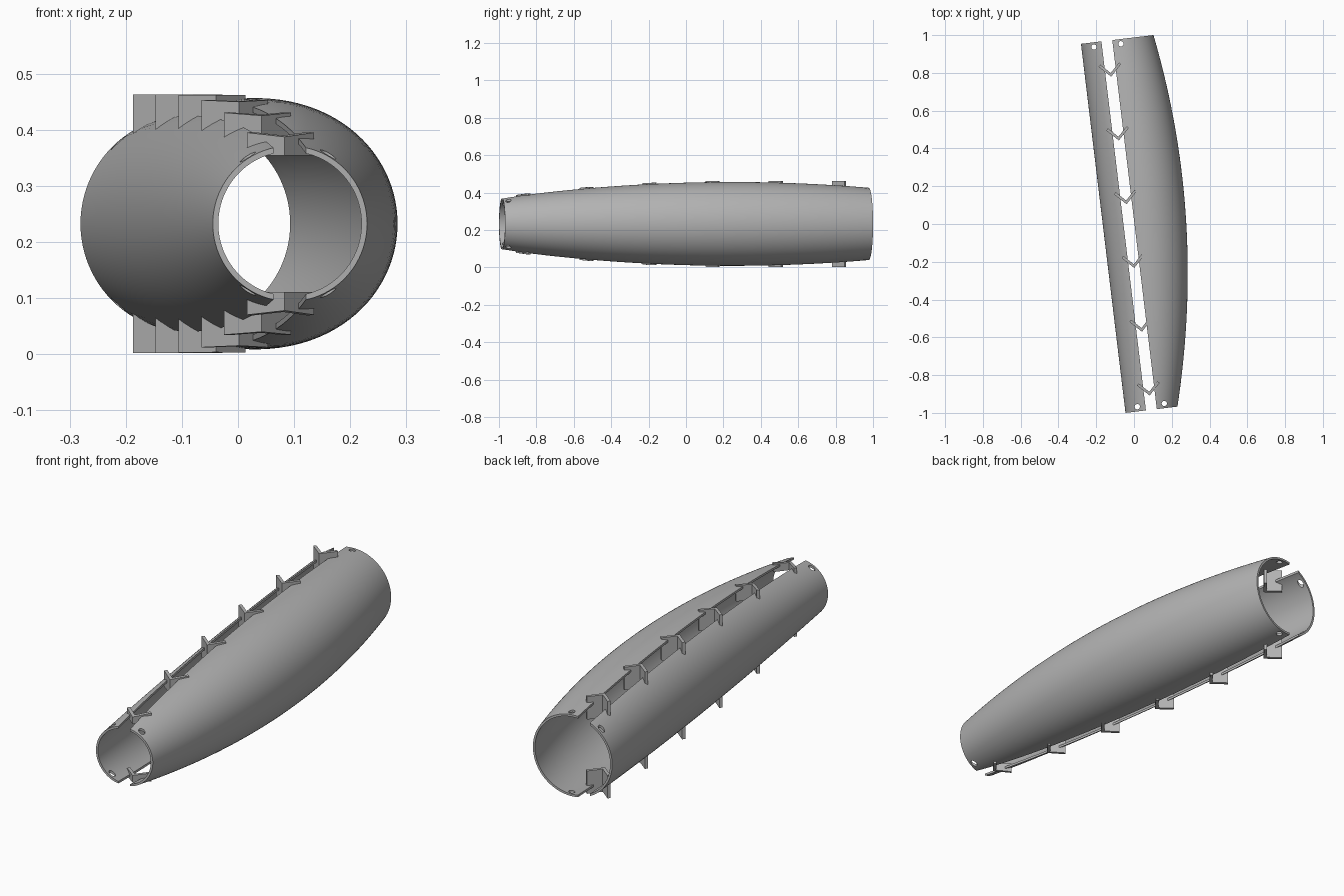
import bpy, bmesh, math
from mathutils import Matrix, Vector

cube = bpy.data.objects.get("Cube")
if cube:
    bpy.data.objects.remove(cube, do_unlink=True)

# Local frame: v runs across the tube from its straight side, s along its length
LENGTH, MID_Z, WALL = 1.968, 0.2325, 0.01
SLOT_V, SLOT_WIDTH = 0.138, 0.058
FRAME = Matrix.Translation((-0.045, -1.0, 0)) @ Matrix.Rotation(math.radians(6.88), 4, 'Z')

grey = bpy.data.materials.new("plain_grey")
grey.use_nodes = True
GREY = (0.45, 0.45, 0.45, 1)
grey.diffuse_color = GREY
grey.node_tree.nodes["Principled BSDF"].inputs["Base Color"].default_value = GREY


def radius(s):
    return 0.224 - 0.0565 * (s - 1.23) ** 2


def make_object(name, bm):
    bmesh.ops.recalc_face_normals(bm, faces=bm.faces)
    mesh = bpy.data.meshes.new(name)
    bm.to_mesh(mesh)
    bm.free()
    mesh.transform(FRAME)
    mesh.materials.append(grey)
    obj = bpy.data.objects.new(name, mesh)
    bpy.context.collection.objects.link(obj)
    return obj


def make_tube():
    """Bulging tube whose rings all touch one straight side line."""
    bm = bmesh.new()
    steps, sides = 36, 96
    stations = [LENGTH * i / steps for i in range(steps + 1)]
    path = [(s, 0) for s in stations] + [(s, WALL) for s in reversed(stations)]
    rings = []
    for s, inset in path:
        r = radius(s)
        ring = []
        for k in range(sides):
            a = math.tau * k / sides
            ring.append(bm.verts.new((r + (r - inset) * math.cos(a), s,
                                      MID_Z + (r - inset) * math.sin(a))))
        rings.append(ring)
    for i, ring in enumerate(rings):
        after = rings[(i + 1) % len(rings)]
        for k in range(sides):
            j = (k + 1) % sides
            bm.faces.new((ring[k], ring[j], after[j], after[k]))
    return make_object("tube_shell", bm)


def cut(target, cutter):
    cutter.hide_render = True
    mod = target.modifiers.new("cut", 'BOOLEAN')
    mod.operation = 'DIFFERENCE'
    mod.solver = 'EXACT'
    mod.object = cutter
    bpy.context.view_layer.objects.active = target
    bpy.ops.object.modifier_apply(modifier=mod.name)
    bpy.data.objects.remove(cutter, do_unlink=True)


def slot_cutter():
    bm = bmesh.new()
    bmesh.ops.create_cube(bm, size=1, matrix=Matrix.Translation((SLOT_V, LENGTH / 2, MID_Z))
                          @ Matrix.Diagonal((SLOT_WIDTH, LENGTH + 0.2, 1, 1)))
    return make_object("slot_cutter", bm)


def drill_cutter(v, s):
    bm = bmesh.new()
    bmesh.ops.create_cone(bm, cap_ends=True, segments=24, radius1=0.014, radius2=0.014,
                          depth=1, matrix=Matrix.Translation((v, s, MID_Z)))
    return make_object("drill_cutter", bm)


def make_chevron(name, apex_s, side):
    """Upright V plate bridging the slot, its outer edge following the bulge."""
    outline = [(0, 0), (0.06, 0.06), (0.05, 0.07), (0, 0.02), (-0.05, 0.07), (-0.06, 0.06)]
    bm = bmesh.new()
    inner, outer = [], []
    for dv, ds in outline:
        v, s = SLOT_V + dv, apex_s + ds
        height = radius(min(s, 1.23)) + 0.006
        inner.append(bm.verts.new((v, s, MID_Z + side * 0.122)))
        outer.append(bm.verts.new((v, s, MID_Z + side * height)))
    # Each arm is a four-sided prism; the two share the apex edge
    for arm in ((0, 1, 2, 3), (0, 3, 4, 5)):
        for level in (inner, outer):
            bm.faces.new([level[i] for i in arm])
    for i in range(6):
        j = (i + 1) % 6
        bm.faces.new((inner[i], inner[j], outer[j], outer[i]))
    return make_object(name, bm)


# Shell, split by the slot and drilled near both ends
tube = make_tube()
cut(tube, slot_cutter())
for s in (0.025, LENGTH - 0.025):
    for offset in (-0.072, 0.072):
        cut(tube, drill_cutter(SLOT_V + offset, s))

bpy.ops.object.select_all(action='DESELECT')
tube.select_set(True)
bpy.context.view_layer.objects.active = tube
bpy.ops.object.shade_smooth_by_angle(angle=math.radians(30))

# Chevron spacers along the top and bottom of the slot
for i in range(6):
    for label, side in (("top", 1), ("bottom", -1)):
        make_chevron(f"{label}_chevron_{i + 1}", 0.076 + 0.34 * i, side)
